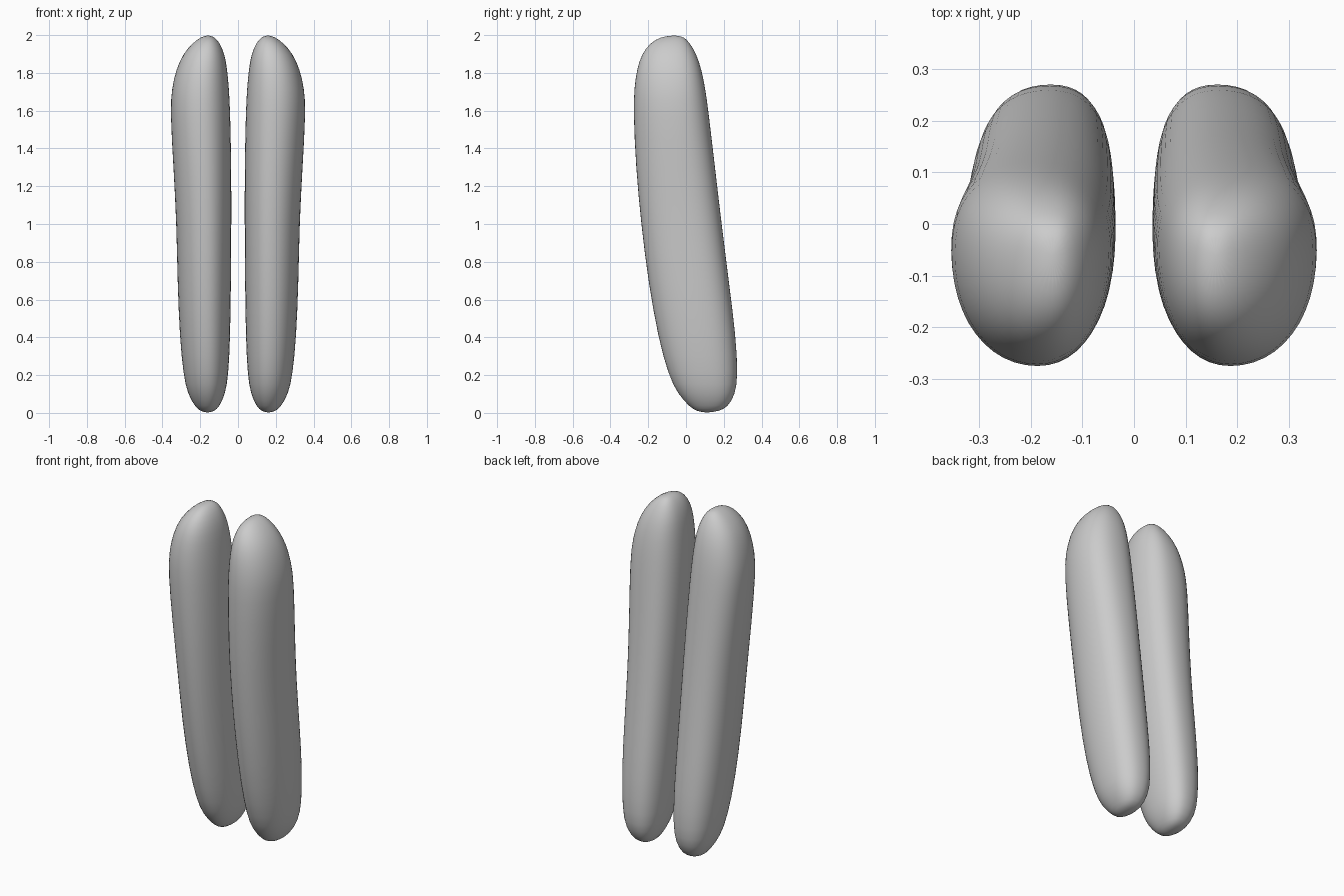
import bpy, bmesh, math

cube = bpy.data.objects.get("Cube")
if cube:
    bpy.data.objects.remove(cube, do_unlink=True)

grey = bpy.data.materials.new("plain grey")
grey.use_nodes = True
colour = (0.6, 0.6, 0.6, 1)
grey.diffuse_color = colour
grey.node_tree.nodes["Principled BSDF"].inputs["Base Color"].default_value = colour

# Leg sections: height, inner x, outer x, front y, back y
SECTIONS = [
    (0.01, .125, .20, .055, .175),
    (0.03, .10, .225, .02, .222),
    (0.10, .066, .268, -.045, .263),
    (0.20, .05, .29, -.095, .276),
    (0.40, .04, .31, -.15, .266),
    (0.70, .036, .322, -.203, .228),
    (1.00, .034, .327, -.24, .19),
    (1.30, .034, .343, -.268, .155),
    (1.60, .04, .361, -.281, .12),
    (1.72, .047, .352, -.276, .103),
    (1.82, .056, .328, -.262, .083),
    (1.90, .07, .292, -.236, .056),
    (1.96, .096, .24, -.19, .02),
    (1.99, .125, .195, -.135, -.01),
]
SEGMENTS = 24


def power(value, exponent):
    return math.copysign(abs(value) ** (2 / exponent), value)


def ring(bm, z, inner, outer, front, back):
    """Egg-shaped section, fuller towards the back."""
    cx = inner + (outer - inner) * 0.46
    cy = front + (back - front) * 0.57
    verts = []
    for i in range(SEGMENTS):
        a = math.tau * i / SEGMENTS
        c, s = math.cos(a), math.sin(a)
        n = 2.35 if s > 0 else 2.1
        rx = outer - cx if c > 0 else cx - inner
        ry = back - cy if s > 0 else cy - front
        verts.append(bm.verts.new((cx + rx * power(c, n), cy + ry * power(s, n), z)))
    return verts


def make_leg(name, side):
    bm = bmesh.new()
    rings = [ring(bm, *section) for section in SECTIONS]
    for low, high in zip(rings, rings[1:]):
        for i in range(SEGMENTS):
            j = (i + 1) % SEGMENTS
            bm.faces.new((low[i], low[j], high[j], high[i]))
    # Rounded ends close on a single point
    for loop, tip in ((rings[0], (.16, .11, 0)), (rings[-1], (.158, -.06, 2))):
        point = bm.verts.new(tip)
        for i in range(SEGMENTS):
            bm.faces.new((loop[i], loop[(i + 1) % SEGMENTS], point))
    for v in bm.verts:
        v.co.x *= side
    bmesh.ops.recalc_face_normals(bm, faces=bm.faces)
    for f in bm.faces:
        f.smooth = True
    mesh = bpy.data.meshes.new(name)
    bm.to_mesh(mesh)
    bm.free()
    mesh.materials.append(grey)
    leg = bpy.data.objects.new(name, mesh)
    bpy.context.collection.objects.link(leg)
    smooth = leg.modifiers.new("smooth", 'SUBSURF')
    smooth.levels = smooth.render_levels = 1


make_leg("left_leg", 1)
make_leg("right_leg", -1)
